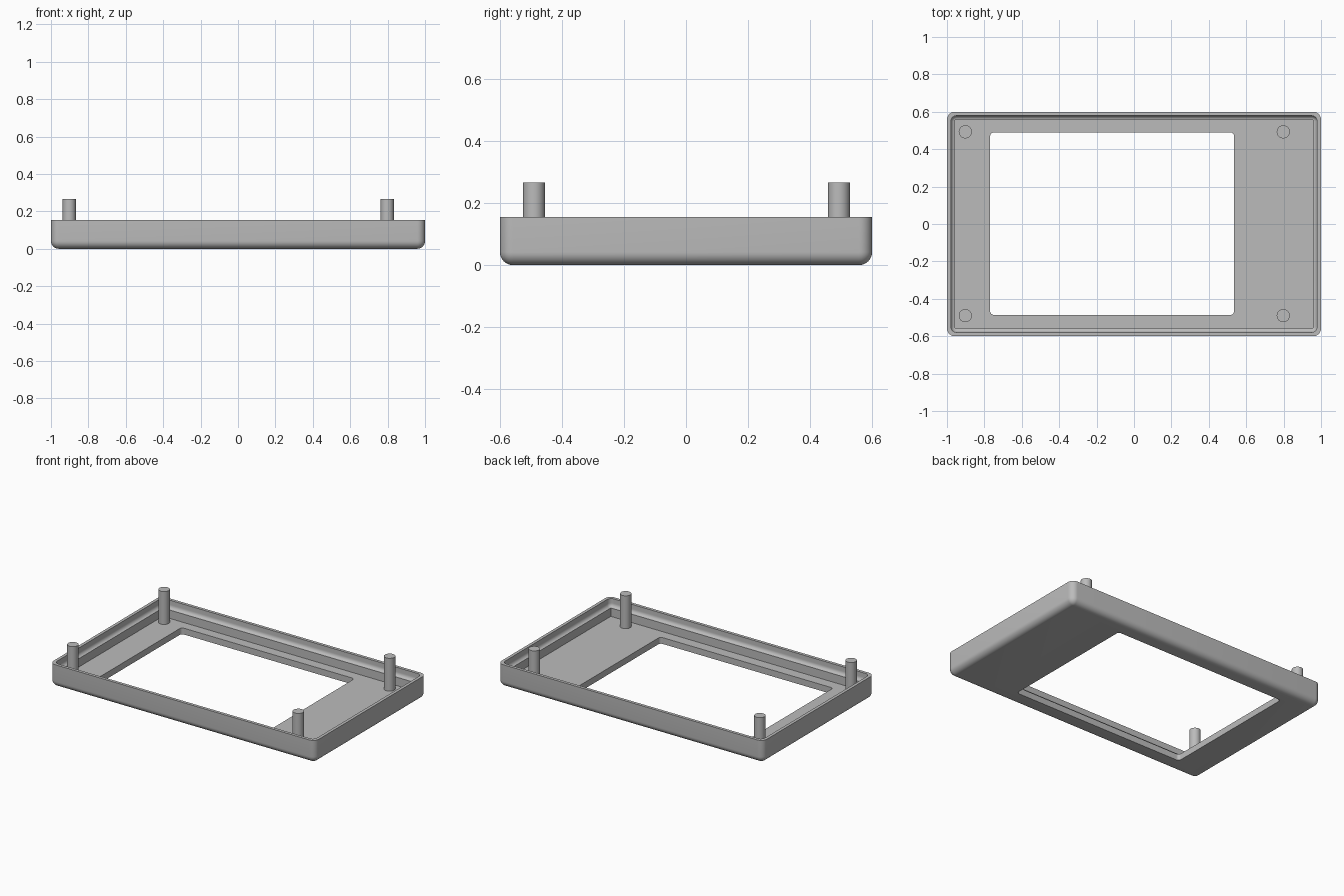
import bpy, bmesh
from math import sin, cos, pi, radians

cube = bpy.data.objects.get("Cube")
if cube:
    bpy.data.objects.remove(cube, do_unlink=True)

grey = bpy.data.materials.new("plain grey")
grey.use_nodes = True
colour = (0.5, 0.5, 0.5, 1)
grey.diffuse_color = colour
grey.node_tree.nodes["Principled BSDF"].inputs["Base Color"].default_value = colour

HX, HY, TOP, FLOOR = 1.0, 0.6, 0.155, 0.043
STEPS = 8


def ring(bm, hx, hy, radius, z, cx=0, cy=0):
    """Rounded rectangle of vertices at height z."""
    verts = []
    for i, (sx, sy) in enumerate([(1, 1), (-1, 1), (-1, -1), (1, -1)]):
        for k in range(STEPS + 1):
            a = (i + k / STEPS) * pi / 2
            verts.append(bm.verts.new((cx + sx * (hx - radius) + radius * cos(a),
                                       cy + sy * (hy - radius) + radius * sin(a), z)))
    return verts


def inset_ring(bm, inset, radius, z):
    return ring(bm, HX - inset, HY - inset, radius, z)


def finish(obj):
    obj.data.materials.append(grey)
    bpy.ops.object.select_all(action='DESELECT')
    obj.select_set(True)
    bpy.context.view_layer.objects.active = obj
    bpy.ops.object.shade_smooth_by_angle(angle=radians(30))


# Bezel tray: closed loop of rings from the window, round the outside and back
bm = bmesh.new()
window = dict(hx=0.652, hy=0.488, radius=0.02, cx=-0.117, cy=0.002)
rings = [ring(bm, z=0, **window)]
R = 0.042
for k in range(STEPS + 1):                      # rounded bottom edge
    a = k / STEPS * pi / 2
    rings.append(inset_ring(bm, R * (1 - sin(a)), R * sin(a), R * (1 - cos(a))))
rings.append(inset_ring(bm, 0, R, TOP))         # outer wall and rim
rings.append(inset_ring(bm, 0.021, 0.03, TOP))
for k in range(STEPS + 1):                      # hollow-curved lip
    a = k / STEPS * pi / 2
    d = 0.021 * (1 - cos(a))
    rings.append(inset_ring(bm, 0.021 + d, 0.03 - d, 0.125 - 0.025 * sin(a)))
rings.append(inset_ring(bm, 0.043, 0, 0.1))     # cavity wall and floor
rings.append(inset_ring(bm, 0.043, 0, FLOOR))
rings.append(ring(bm, z=FLOOR, **window))
for lower, upper in zip(rings, rings[1:] + rings[:1]):
    n = len(lower)
    for i in range(n):
        j = (i + 1) % n
        bm.faces.new((lower[i], lower[j], upper[j], upper[i]))
bmesh.ops.remove_doubles(bm, verts=bm.verts, dist=0.0002)
bmesh.ops.recalc_face_normals(bm, faces=bm.faces)
mesh = bpy.data.meshes.new("bezel_tray")
bm.to_mesh(mesh)
bm.free()
tray = bpy.data.objects.new("bezel_tray", mesh)
bpy.context.collection.objects.link(tray)
finish(tray)

# Four mounting posts standing on the floor
for side, x in (("right", -0.902), ("left", 0.798)):
    for end, y in (("front", -0.49), ("back", 0.493)):
        base, tip = FLOOR - 0.01, 0.267
        bpy.ops.mesh.primitive_cylinder_add(vertices=40, radius=0.035, depth=tip - base,
                                            location=(x, y, (base + tip) / 2))
        post = bpy.context.object
        post.name = f"post_{end}_{side}"
        finish(post)
